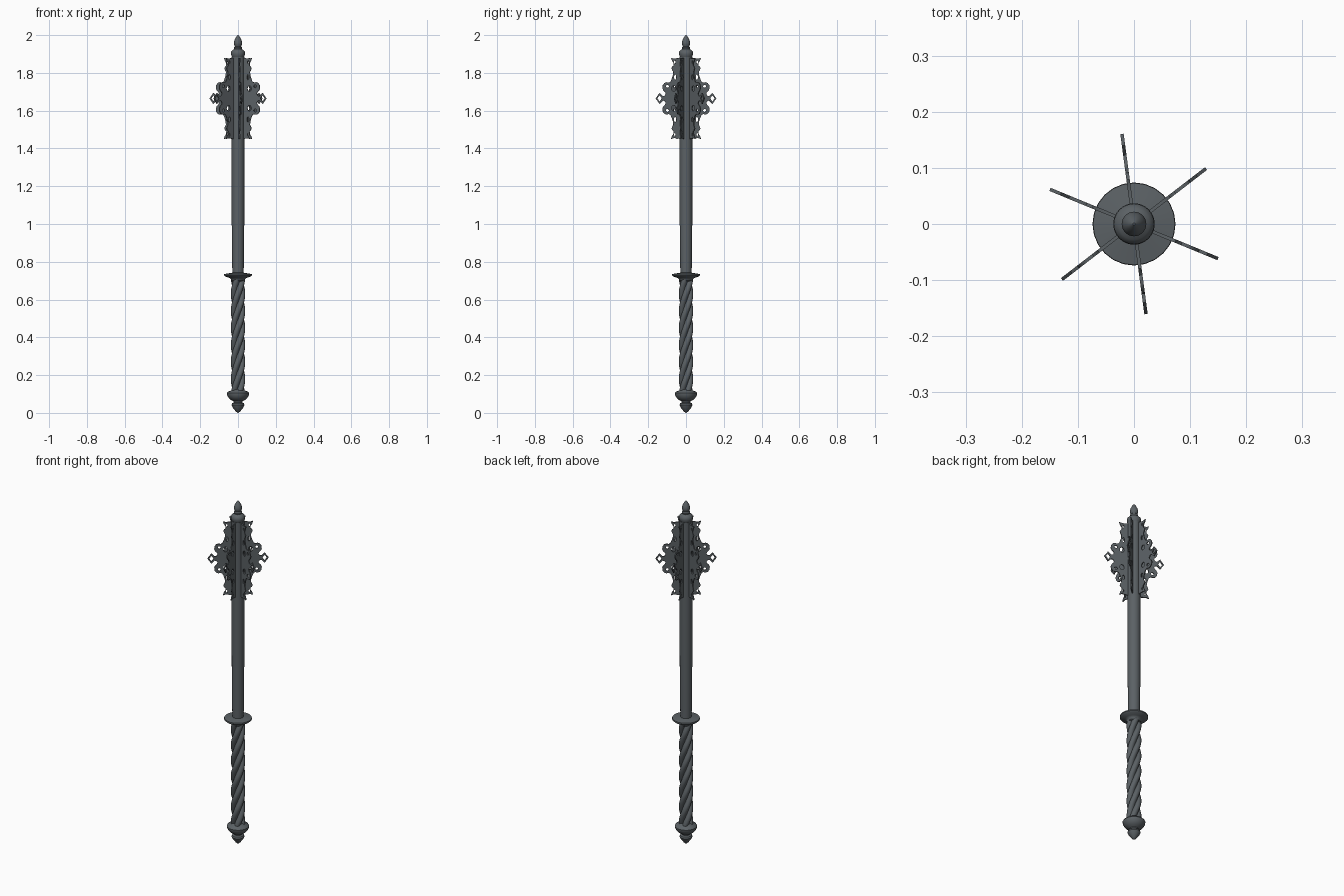
import bpy, bmesh, math

if "Cube" in bpy.data.objects:
    bpy.data.objects.remove(bpy.data.objects["Cube"])

steel = bpy.data.materials.new("dark steel")
steel.diffuse_color = (0.105, 0.12, 0.13, 1)
steel.use_nodes = True
steel.node_tree.nodes["Principled BSDF"].inputs["Base Color"].default_value = steel.diffuse_color


def finish(obj, angle=40):
    obj.data.materials.append(steel)
    bpy.ops.object.select_all(action='DESELECT')
    obj.select_set(True)
    bpy.context.view_layer.objects.active = obj
    bpy.ops.object.shade_smooth_by_angle(angle=math.radians(angle))


def loft(name, rings, angle=40):
    """Skin a list of closed point rings, capping both ends."""
    bm = bmesh.new()
    vs = [[bm.verts.new(p) for p in ring] for ring in rings]
    n = len(vs[0])
    for a, b in zip(vs, vs[1:]):
        for i in range(n):
            j = (i + 1) % n
            bm.faces.new((a[i], a[j], b[j], b[i]))
    bm.faces.new(vs[0][::-1])
    bm.faces.new(vs[-1])
    bmesh.ops.recalc_face_normals(bm, faces=bm.faces)
    me = bpy.data.meshes.new(name)
    bm.to_mesh(me)
    bm.free()
    obj = bpy.data.objects.new(name, me)
    bpy.context.collection.objects.link(obj)
    finish(obj, angle)
    return obj


def lathe(name, profile, n=24):
    return loft(name, [[(r * math.cos(2 * math.pi * i / n), r * math.sin(2 * math.pi * i / n), z)
                        for i in range(n)] for r, z in profile])


# turned parts: pommel, guard, shaft, top finial
lathe("pommel", [(.002, 0), (.012, .008), (.028, .028), (.034, .042), (.031, .051), (.022, .056),
                 (.024, .062), (.040, .070), (.050, .080), (.058, .094), (.059, .104), (.052, .113),
                 (.036, .118), (.030, .125)])
lathe("guard", [(.028, .695), (.036, .70), (.039, .71), (.048, .716), (.068, .722), (.074, .728),
                (.073, .735), (.036, .741), (.030, .742)])
lathe("shaft", [(.030, .735), (.033, .95), (.034, 1.44), (.034, 1.885)])
lathe("finial", [(.030, 1.88), (.034, 1.888), (.037, 1.90), (.036, 1.912), (.028, 1.921), (.019, 1.926),
                 (.022, 1.930), (.022, 1.935), (.016, 1.940), (.021, 1.951), (.022, 1.960),
                 (.018, 1.974), (.010, 1.990), (.002, 2.0)])

# twisted grip: four round strands wound into a rope
STRANDS, PITCH, OFF, RAD = 4, 0.36, 0.021, 0.0172
Z0, Z1, STEPS, N = .11, .71, 90, 48
rings = []
for s in range(STEPS + 1):
    z = Z0 + (Z1 - Z0) * s / STEPS
    turn = 2 * math.pi * z / PITCH
    ring = []
    for i in range(N):
        t = 2 * math.pi * i / N
        half = math.pi / STRANDS
        phi = (t + half) % (2 * half) - half
        r = OFF * math.cos(phi) + math.sqrt(RAD ** 2 - (OFF * math.sin(phi)) ** 2)
        ring.append((r * math.cos(t + turn), r * math.sin(t + turn), z))
    rings.append(ring)
loft("twisted_grip", rings, 60)

# pierced flange: upper half outline (radius, height above middle), mirrored
MID = 1.665
upper = [(.162, 0), (.141, .029), (.124, .012), (.115, .013), (.108, .024), (.112, .034), (.121, .042),
         (.126, .054), (.124, .070), (.115, .082), (.103, .086), (.092, .083), (.083, .088), (.077, .100),
         (.070, .122), (.068, .140), (.074, .150), (.077, .160), (.073, .168), (.066, .174),
         (.067, .188), (.075, .200), (.080, .215), (.064, .210), (.028, .215)]
outline = upper + [(r, -h) for r, h in reversed(upper[1:])]


def oval(r, h, a, b, n=12):
    return [(r + a * math.cos(2 * math.pi * i / n), h + b * math.sin(2 * math.pi * i / n)) for i in range(n)]


loops = [outline, oval(.141, 0, .012, .017, 4)]
for s in (1, -1):
    loops += [oval(.066, s * .052, .012, .015), oval(.099, s * .064, .008, .008),
              oval(.060, s * .192, .004, .009), oval(.058, s * .112, .006, .014)]

curve = bpy.data.curves.new("flange_outline", 'CURVE')
curve.dimensions = '2D'
curve.fill_mode = 'BOTH'
curve.extrude = .003
for pts in loops:
    sp = curve.splines.new('POLY')
    sp.points.add(len(pts) - 1)
    for p, (r, h) in zip(sp.points, pts):
        p.co = (r, h, 0, 1)
    sp.use_cyclic_u = True
tmp = bpy.data.objects.new("flange_outline", curve)
bpy.context.collection.objects.link(tmp)
bpy.context.view_layer.update()
mesh = bpy.data.meshes.new_from_object(tmp.evaluated_get(bpy.context.evaluated_depsgraph_get()))
bpy.data.objects.remove(tmp)
mesh.materials.clear()

# six flanges around the head
for k in range(6):
    ob = bpy.data.objects.new("flange_%d" % (k + 1), mesh.copy())
    bpy.context.collection.objects.link(ob)
    ob.location = (0, 0, MID)
    ob.rotation_euler = (math.pi / 2, 0, math.radians(37.6 + 60 * k))
    finish(ob, 35)
